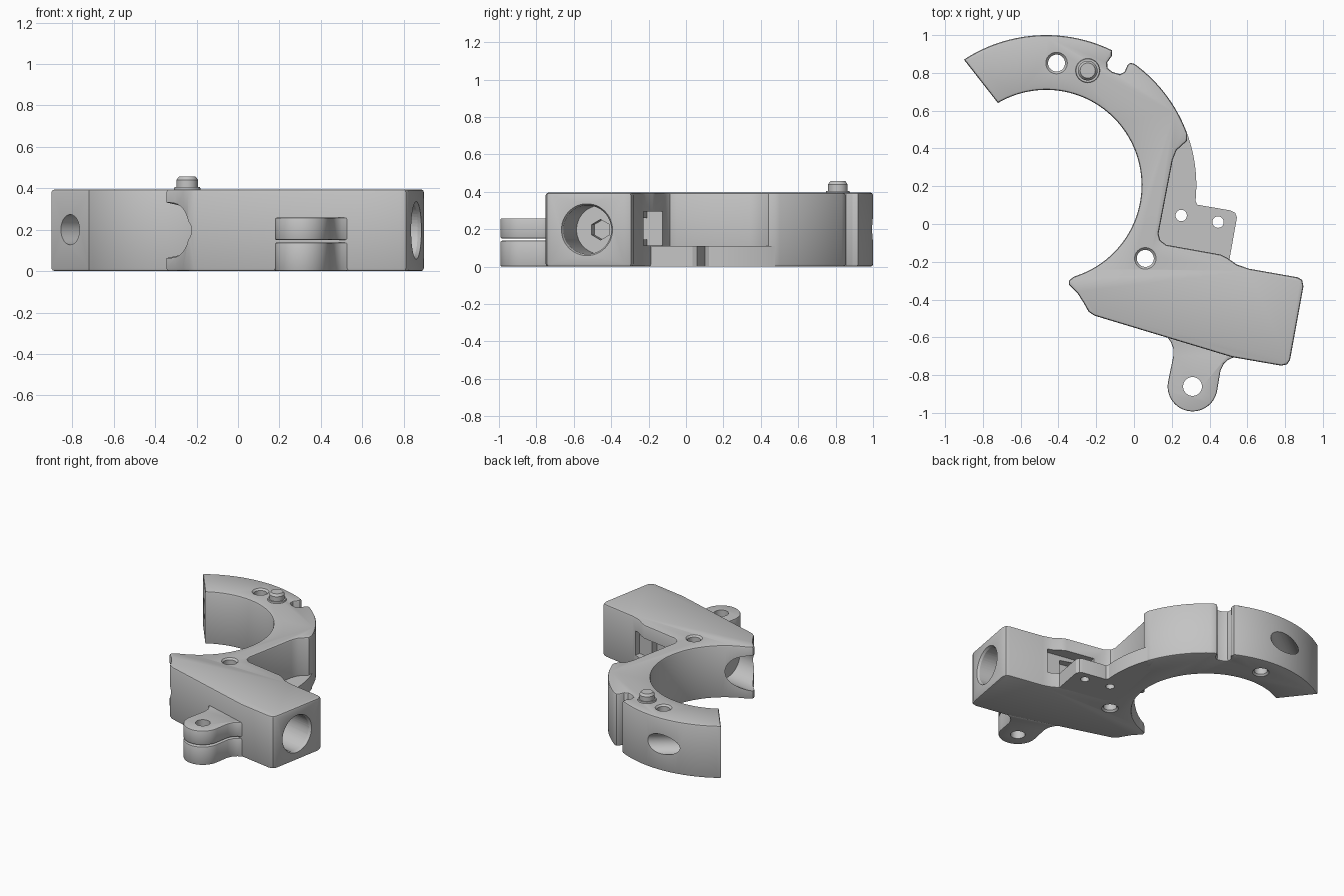
import bpy, bmesh, math
from mathutils import Vector, Matrix

if "Cube" in bpy.data.objects:
    bpy.data.objects.remove(bpy.data.objects["Cube"], do_unlink=True)

grey = bpy.data.materials.new("plain_grey")
grey.use_nodes = True
grey.diffuse_color = (0.55, 0.55, 0.55, 1)
grey.node_tree.nodes["Principled BSDF"].inputs["Base Color"].default_value = grey.diffuse_color

CX, CY, R_IN, R_OUT = -0.465, 0.205, 0.505, 0.795
HEIGHT = 0.395
TILT = math.radians(-10)


def arc(cx, cy, r, a0, a1, n):
    """Points on an arc, angles in degrees."""
    angles = [math.radians(a0 + (a1 - a0) * i / n) for i in range(n + 1)]
    return [(cx + r * math.cos(a), cy + r * math.sin(a)) for a in angles]


def add_object(name, bm):
    bmesh.ops.recalc_face_normals(bm, faces=bm.faces)
    mesh = bpy.data.meshes.new(name)
    bm.to_mesh(mesh)
    bm.free()
    mesh.materials.append(grey)
    obj = bpy.data.objects.new(name, mesh)
    bpy.context.collection.objects.link(obj)
    return obj


def plate(name, outline, z0, z1, chamfer=0.0):
    """Extrude an outline, chamfering its top and bottom rims."""
    bm = bmesh.new()
    face = bm.faces.new([bm.verts.new((x, y, z0)) for x, y in outline])
    grown = bmesh.ops.extrude_face_region(bm, geom=[face], use_keep_orig=True)
    new_verts = [g for g in grown["geom"] if isinstance(g, bmesh.types.BMVert)]
    bmesh.ops.translate(bm, verts=new_verts, vec=(0, 0, z1 - z0))
    bmesh.ops.recalc_face_normals(bm, faces=bm.faces)
    if chamfer:
        rims = [e for e in bm.edges if abs(e.verts[0].co.z - e.verts[1].co.z) < 1e-5]
        bmesh.ops.bevel(bm, geom=rims, offset=chamfer, segments=2, profile=0.5,
                        affect='EDGES', clamp_overlap=False)
    return add_object(name, bm)


def rod(name, start, end, r0, r1=None, sides=40):
    """Cylinder or cone between two points."""
    a, b = Vector(start), Vector(end)
    bm = bmesh.new()
    spin = (b - a).to_track_quat('Z', 'Y').to_matrix().to_4x4()
    bmesh.ops.create_cone(bm, cap_ends=True, segments=sides, radius1=r0,
                          radius2=r0 if r1 is None else r1, depth=(b - a).length,
                          matrix=Matrix.Translation((a + b) / 2) @ spin)
    return add_object(name, bm)


def cut(target, cutter):
    cutter.hide_render = True
    mod = target.modifiers.new("cut", 'BOOLEAN')
    mod.operation, mod.solver, mod.object = 'DIFFERENCE', 'EXACT', cutter
    bpy.context.view_layer.objects.active = target
    bpy.ops.object.modifier_apply(modifier=mod.name)
    bpy.data.objects.remove(cutter, do_unlink=True)


def drill(target, x, y, r, z0, z1, lip=0.012):
    """Vertical through hole, countersunk at both mouths."""
    cut(target, rod("drill", (x, y, z0 - 0.1), (x, y, z1 + 0.1), r))
    if lip:
        for z, s in ((z0, -1), (z1, 1)):
            cut(target, rod("sink", (x, y, z - s * lip), (x, y, z + s * lip), r, r + 2 * lip))


# Curved arm and housing in one outline
outline = arc(CX, CY, R_OUT, 123.2, 64, 28)
outline += [(-0.117, 0.89), (-0.142, 0.855), (-0.14, 0.825), (-0.115, 0.805),
            (-0.075, 0.793), (-0.05, 0.805), (-0.035, 0.84), (-0.02, 0.853)]
outline += arc(CX, CY, R_OUT, 54, 20, 18)
outline += [(0.28, 0.44), (0.225, 0.39), (0.205, 0.34), (0.13, -0.05), (0.138, -0.085),
            (0.17, -0.11), (0.46, -0.162), (0.495, -0.18), (0.545, -0.215), (0.61, -0.237)]
outline += [(0.865, -0.282), (0.89, -0.295), (0.897, -0.33), (0.826, -0.72),
            (0.81, -0.743), (0.78, -0.75), (0.52, -0.705), (-0.21, -0.485),
            (-0.24, -0.465), (-0.265, -0.42), (-0.3, -0.365), (-0.345, -0.32),
            (-0.345, -0.3), (-0.32, -0.28)]
outline += arc(CX, CY, R_IN, -70, 120.4, 70)
body = plate("clamp_body", outline, 0, HEIGHT, 0.013)

# Main bore in the side of the housing, with its mouth chamfer and hex socket
axis = Vector((math.cos(TILT), math.sin(TILT), 0))
mouth = Vector((0.861, -0.53, 0.197))
cut(body, rod("bore", mouth + axis * 0.1, mouth - axis * 0.42, 0.13, sides=48))
cut(body, rod("bore_lip", mouth + axis * 0.02, mouth - axis * 0.02, 0.15, 0.128, 48))
cut(body, rod("hex_socket", mouth - axis * 0.4, mouth - axis * 0.5, 0.055, sides=6))
# Rounded relief in the lower tip, in line with the bore
cut(body, rod("tip_relief", mouth - axis * 0.95, mouth - axis * 1.5, 0.135, sides=48))

# Angled hole from the end of the arm out through its rim
along = Vector((0.79, 0.61, 0))
arm_end = Vector((-0.81, 0.755, 0.2))
cut(body, rod("arm_hole", arm_end - along * 0.2, arm_end + along * 0.75, 0.073))

# Vertical screw holes
for hx, hy in ((-0.41, 0.852), (0.06, -0.182)):
    drill(body, hx, hy, 0.045, 0, HEIGHT)

# Stepped window in the rear wall of the housing
side = Vector((-axis.y, axis.x, 0))
corner = Vector((0.37, -0.146, 0))


def window(u0, u1, depth, z0, z1):
    spots = [corner + axis * u + side * v
             for u, v in ((u0, -depth), (u1, -depth), (u1, 0.12), (u0, 0.12))]
    cut(body, plate("window", [(p.x, p.y) for p in spots], z0, z1))


window(-0.12, 0.22, 0.085, 0.112, 0.295)
window(-0.12, 0.1, 0.13, 0.145, 0.26)

# Low shelf filling the recess behind the housing
shelf_outline = arc(CX, CY, R_OUT, 20, -6, 14)
shelf_outline += [(0.335, 0.102), (0.51, 0.072), (0.535, 0.06), (0.545, 0.035),
                  (0.505, -0.19), (0.46, -0.185), (0.1, -0.12), (0.1, -0.03), (0.18, 0.4)]
shelf = plate("mounting_shelf", shelf_outline, 0, 0.11)
for hx, hy in ((0.25, 0.045), (0.445, 0.01)):
    drill(shelf, hx, hy, 0.03, 0, 0.11, 0)

# Split lug on the front
lug_outline = [(0.17, -0.59), (0.195, -0.625), (0.208, -0.66), (0.208, -0.7)]
lug_outline += arc(0.31, -0.86, 0.132, 172, 352, 24)
lug_outline += [(0.458, -0.775), (0.475, -0.74), (0.5, -0.718), (0.53, -0.705), (0.5, -0.685)]
parts = [body, shelf]
for name, z0, z1 in (("lug_lower", 0, 0.138), ("lug_upper", 0.15, 0.258)):
    lug = plate(name, lug_outline, z0, z1, 0.008)
    drill(lug, 0.31, -0.86, 0.05, z0, z1, 0)
    parts.append(lug)

# Locating pin on the arm
px, py = -0.245, 0.812
for name, z0, z1, r0, r1 in (("pin_collar", 0.38, 0.405, 0.068, 0.062),
                             ("pin_shaft", 0.38, 0.44, 0.052, 0.052),
                             ("pin_tip", 0.44, 0.457, 0.052, 0.04)):
    parts.append(rod(name, (px, py, z0), (px, py, z1), r0, r1, 32))

# Smooth curved walls, keep real edges crisp
bpy.ops.object.select_all(action='DESELECT')
for p in parts:
    p.select_set(True)
bpy.context.view_layer.objects.active = body
bpy.ops.object.shade_smooth_by_angle(angle=math.radians(28))
